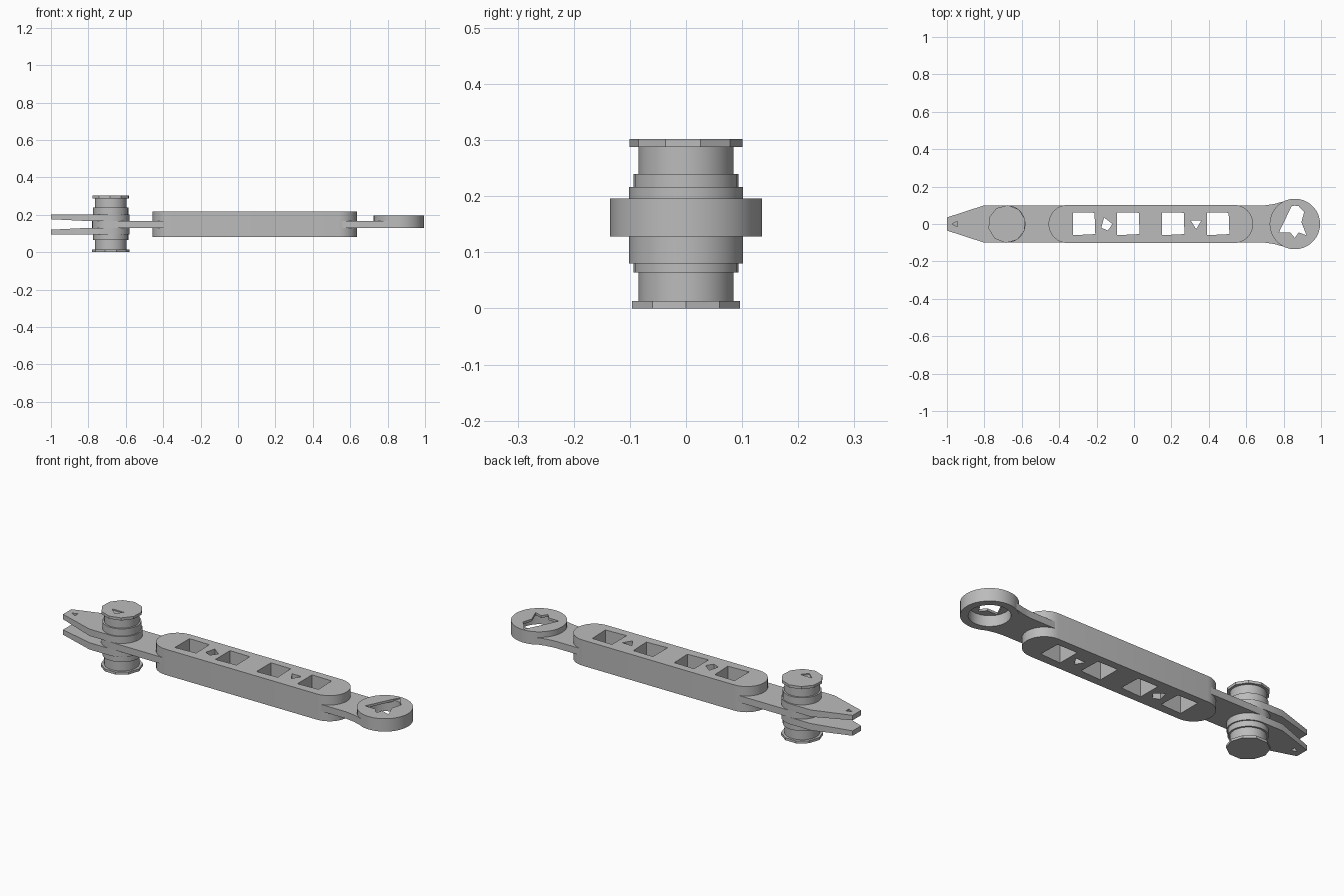
import bpy, bmesh, math

cube = bpy.data.objects.get("Cube")
if cube:
    bpy.data.objects.remove(cube, do_unlink=True)

steel = bpy.data.materials.new("steel grey")
steel.use_nodes = True
GREY = (0.5, 0.5, 0.5, 1)
steel.diffuse_color = GREY
steel.node_tree.nodes["Principled BSDF"].inputs["Base Color"].default_value = GREY


def arc(cx, r, a0, a1, n=16):
    """Points on a circle about (cx, 0), angles in degrees."""
    return [(cx + r * math.cos(math.radians(a0 + (a1 - a0) * i / n)),
             r * math.sin(math.radians(a0 + (a1 - a0) * i / n))) for i in range(n + 1)]


def prism(name, outline, z0, z1):
    """Extrude a plan outline from z0 to z1."""
    bm = bmesh.new()
    face = bm.faces.new([bm.verts.new((x, y, z0)) for x, y in outline])
    top = bmesh.ops.extrude_face_region(bm, geom=[face])["geom"]
    for v in top:
        if isinstance(v, bmesh.types.BMVert):
            v.co.z = z1
    bmesh.ops.recalc_face_normals(bm, faces=bm.faces)
    mesh = bpy.data.meshes.new(name)
    bm.to_mesh(mesh)
    bm.free()
    mesh.materials.append(steel)
    obj = bpy.data.objects.new(name, mesh)
    bpy.context.collection.objects.link(obj)
    return obj


def cut(obj, outline, z0, z1):
    """Subtract a prism from an object."""
    cutter = prism("cutter", outline, z0, z1)
    cutter.hide_render = True
    mod = obj.modifiers.new("cut", "BOOLEAN")
    mod.operation = "DIFFERENCE"
    mod.solver = "EXACT"
    mod.object = cutter
    bpy.context.view_layer.objects.active = obj
    bpy.ops.object.modifier_apply(modifier=mod.name)
    bpy.data.objects.remove(cutter, do_unlink=True)


def smooth(obj):
    bpy.ops.object.select_all(action="DESELECT")
    obj.select_set(True)
    bpy.context.view_layer.objects.active = obj
    bpy.ops.object.shade_smooth_by_angle(angle=math.radians(30))


def shift(points, cx):
    return [(cx + x, y) for x, y in points]


PIN_X, EYE_X = -0.68, 0.86

# Window shapes: four squares and two small odd holes
square = [(-0.06, -0.06), (0.06, -0.054), (0.056, 0.06), (-0.06, 0.062)]
windows = [shift(square, x) for x in (-0.267, -0.03, 0.21, 0.45)]
windows.append(shift([(-0.03, -0.02), (0.005, -0.035), (0.03, 0), (-0.015, 0.035)], -0.145))
windows.append(shift([(0, -0.028), (0.028, 0.018), (-0.028, 0.018)], 0.332))

# Body with rounded ends
body = prism("body", arc(0.535, 0.102, -90, 90) + arc(-0.355, 0.102, 90, 270), 0.08, 0.216)
# Centre plate running from the pin to the eye
plate = prism("centre_plate",
              [(0.70, -0.1), (0.75, -0.107), (0.80, -0.121)]
              + arc(EYE_X, 0.133, -60, 60, 20)
              + [(0.80, 0.121), (0.75, 0.107), (0.70, 0.1)]
              + arc(PIN_X, 0.1, 90, 270), 0.13, 0.166)
for shape in windows:
    cut(body, shape, -0.1, 0.5)
    cut(plate, shape, -0.1, 0.5)
cut(plate, arc(EYE_X, 0.098, 0, 345, 23), 0, 0.5)

# Eye ring and its thin cover with a jagged opening
ring = prism("eye_ring", arc(EYE_X, 0.135, 0, 350, 35), 0.128, 0.19)
cut(ring, arc(EYE_X, 0.098, 0, 345, 23), 0, 0.5)
cover = prism("eye_cover", arc(EYE_X, 0.135, 0, 350, 35), 0.184, 0.196)
jagged = [(-0.085, -0.045), (-0.02, 0.09), (0.0, 0.14 * 0.97), (0.025, 0.09), (0.05, 0.065),
          (0.035, 0.01), (0.062, -0.06), (0.02, -0.045), (0, -0.075), (-0.025, -0.045)]
jagged = [(x, min(y, 0.125)) for x, y in jagged]
cut(cover, shift(jagged, EYE_X), 0, 0.5)

# Forked plates with tapered tips, thinned towards the end
fork = [(-0.8, 0.1), (-1.0, 0.035), (-1.0, -0.035), (-0.8, -0.1)] + arc(PIN_X, 0.1, -90, 90)
dimple = shift([(-0.014, 0), (0.014, -0.014), (0.014, 0.014)], -0.958)
upper = prism("upper_fork", fork, 0.166, 0.202)
lower = prism("lower_fork", fork, 0.094, 0.13)
for obj, inner, step in ((upper, 0.166, 0.01), (lower, 0.13, -0.01)):
    for v in obj.data.vertices:
        if v.co.x < -0.99 and abs(v.co.z - inner) < 0.001:
            v.co.z += step
cut(upper, dimple, 0.188, 0.5)
cut(lower, dimple, -0.1, 0.108)

# Pin stack: shaft, collar and faceted caps
shaft = prism("pin_shaft", arc(PIN_X, 0.085, 0, 345, 23), 0.006, 0.294)
collar = prism("pin_collar", arc(PIN_X, 0.094, 0, 345, 23), 0.064, 0.24)
cap_dent = [(-0.04, -0.025), (0.03, -0.025), (0.0, -0.06)]
for name, z0, z1, turn in (("upper_cap", 0.288, 0.302, 15), ("lower_cap", 0, 0.013, 0)):
    cap = prism(name, arc(PIN_X, 0.101, turn, turn + 324, 9), z0, z1)
    if name == "upper_cap":
        cut(cap, shift(cap_dent, PIN_X), 0.296, 0.5)

for obj in (body, plate, ring, cover, upper, lower, shaft, collar):
    smooth(obj)
